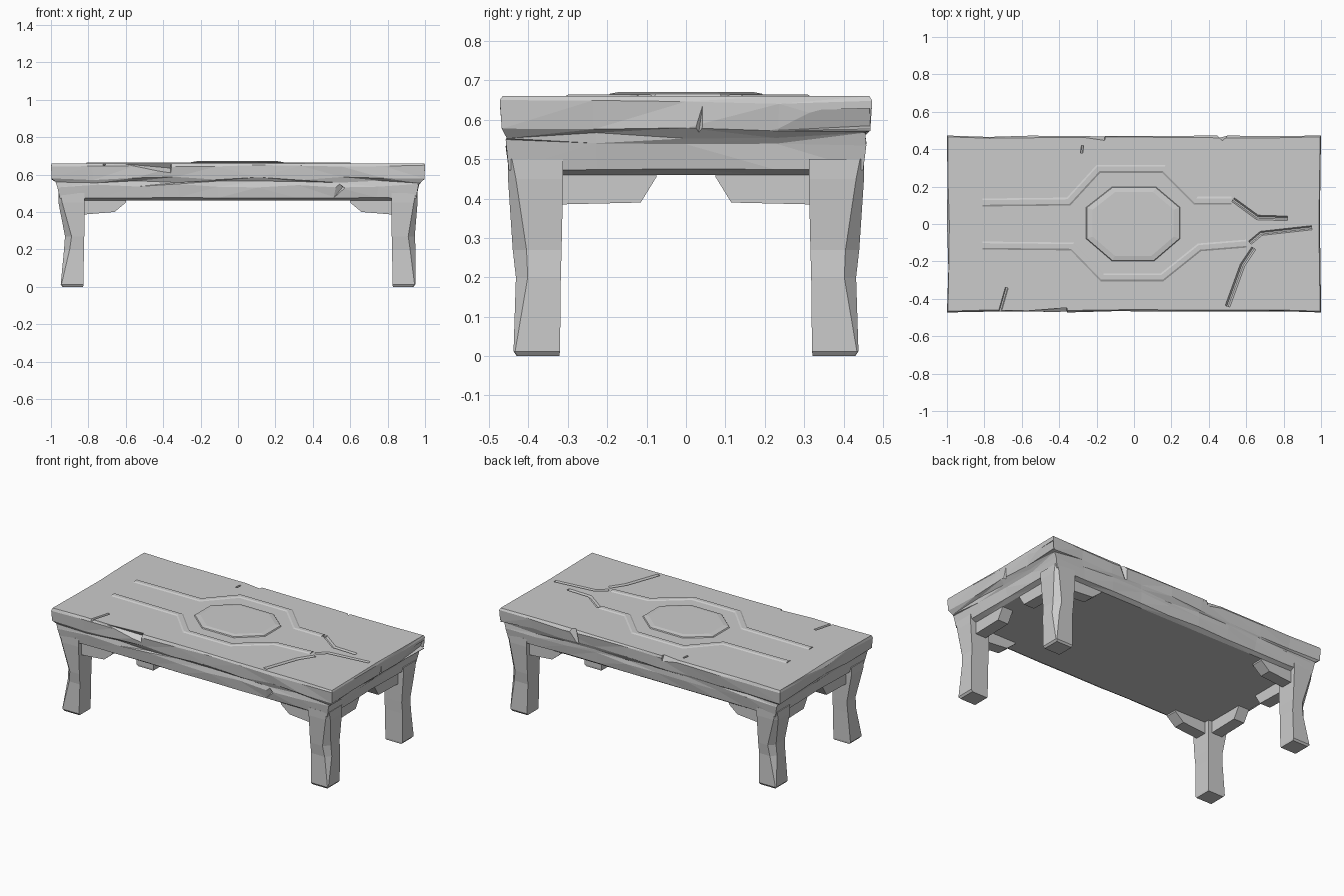
import bpy, bmesh, random
from math import radians
from mathutils import Vector, Euler

if "Cube" in bpy.data.objects:
    bpy.data.objects.remove(bpy.data.objects["Cube"])

random.seed(4)


def add_object(name, bm, triangulate=False):
    bmesh.ops.recalc_face_normals(bm, faces=bm.faces)
    if triangulate:
        sides = [f for f in bm.faces if len(f.verts) == 4]
        bmesh.ops.triangulate(bm, faces=sides)
    me = bpy.data.meshes.new(name)
    bm.to_mesh(me)
    bm.free()
    ob = bpy.data.objects.new(name, me)
    bpy.context.collection.objects.link(ob)
    return ob


def loft(name, rings, triangulate=False):
    """Skin a stack of equal-length point rings and cap both ends."""
    bm = bmesh.new()
    vs = [[bm.verts.new(p) for p in r] for r in rings]
    n = len(vs[0])
    for a, b in zip(vs, vs[1:]):
        for i in range(n):
            j = (i + 1) % n
            bm.faces.new((a[i], a[j], b[j], b[i]))
    bm.faces.new(vs[0][::-1])
    bm.faces.new(vs[-1])
    return add_object(name, bm, triangulate)


def strip(name, path, z0, z1, w0, w1):
    """Mitred bar along a flat path, w0 wide at z0 and w1 wide at z1."""
    pts = [Vector(p) for p in path]
    rings = []
    for i, p in enumerate(pts):
        d0 = (p - pts[i - 1]).normalized() if i else None
        d1 = (pts[i + 1] - p).normalized() if i < len(pts) - 1 else None
        d0, d1 = d0 or d1, d1 or d0
        t = (d0 + d1).normalized()
        nrm = Vector((-t.y, t.x)) / max(t.dot(d0), 0.5)
        rings.append([(*(p + nrm * s * w / 2), z)
                      for s, w, z in ((1, w0, z0), (1, w1, z1), (-1, w1, z1), (-1, w0, z0))])
    return loft(name, rings)


# Table top and apron: one rough-hewn body lofted upwards
NX, NY = 9, 4
outline = ([(-1 + 2 * i / NX, -1) for i in range(NX)] + [(1, -1 + 2 * i / NY) for i in range(NY)]
           + [(1 - 2 * i / NX, 1) for i in range(NX)] + [(-1, 1 - 2 * i / NY) for i in range(NY)])
levels = [(0.92, 0.42, 0.46, 0, 0), (0.952, 0.45, 0.475, 0.008, 0.003),
          (0.966, 0.458, 0.54, 0.010, 0.010), (0.975, 0.455, 0.56, 0.008, 0.008),
          (0.996, 0.468, 0.58, 0.010, 0.010), (1.0, 0.473, 0.645, 0.008, 0.006),
          (0.995, 0.466, 0.66, 0.008, 0)]
rings = []
for hx, hy, z, j, jz in levels:
    ring = []
    for u, v in outline:
        corner = abs(u) == 1 and abs(v) == 1
        inset = 0 if corner else random.uniform(0, j)
        x = u * (hx - inset) if abs(u) == 1 else u * hx
        y = v * (hy - inset) if abs(v) == 1 else v * hy
        ring.append((x, y, z + random.uniform(-jz, jz)))
    rings.append(ring)
body = loft("table_top", rings, triangulate=True)

# Cutters for cracks in the surface and chips out of the edges
cutters = [
    strip("crack_cutter", path, 0.647, 0.68, 0.008, w)
    for path, w in (
        ([(0.64, -0.13), (0.58, -0.22), (0.50, -0.44)], 0.055),
        ([(0.53, 0.13), (0.66, 0.035), (0.82, 0.03)], 0.05),
        ([(0.62, -0.10), (0.68, -0.05), (0.95, -0.02)], 0.045),
        ([(-0.68, -0.34), (-0.72, -0.48)], 0.03),
        ([(-0.28, 0.38), (-0.275, 0.42)], 0.02))]
chips = [((1.055, 0.03, 0.57), (0.10, 0.10, 0.3), (0, 12, 42)),
         ((0.52, -0.51, 0.51), (0.10, 0.10, 0.10), (20, 35, 40)),
         ((-1.03, -0.50, 0.66), (0.08, 0.12, 0.12), (25, 10, 40)),
         ((-0.50, -0.52, 0.66), (0.3, 0.10, 0.10), (35, 5, 8)),
         ((0.48, 0.53, 0.66), (0.12, 0.12, 0.16), (15, 10, 40)),
         ((-0.3, 0.52, 0.66), (0.3, 0.09, 0.1), (30, 4, -6)),
         ((1.03, 0.27, 0.585), (0.08, 0.40, 0.05), (3, 20, 4))]
for loc, size, rot in chips:
    bm = bmesh.new()
    bmesh.ops.create_cube(bm, size=1)
    bmesh.ops.scale(bm, vec=size, verts=bm.verts)
    bmesh.ops.rotate(bm, matrix=Euler([radians(a) for a in rot]).to_matrix(), verts=bm.verts)
    bmesh.ops.translate(bm, vec=loc, verts=bm.verts)
    cutters.append(add_object("chip_cutter", bm))
for c in cutters:
    c.hide_render = True
    m = body.modifiers.new("cut", 'BOOLEAN')
    m.operation = 'DIFFERENCE'
    m.solver = 'EXACT'
    m.object = c
deps = bpy.context.evaluated_depsgraph_get()
cut_mesh = bpy.data.meshes.new_from_object(body.evaluated_get(deps))
body.modifiers.clear()
body.data = cut_mesh
for c in cutters:
    bpy.data.objects.remove(c)

# Raised bands that run along the top and bend round the centre
strip("back_band", [(-0.81, 0.115), (-0.35, 0.12), (-0.19, 0.295), (0.16, 0.295),
                    (0.33, 0.125), (0.52, 0.125)], 0.655, 0.665, 0.06, 0.025)
strip("front_band", [(-0.81, -0.115), (-0.33, -0.12), (-0.17, -0.285), (0.15, -0.285),
                     (0.35, -0.125), (0.60, -0.105)], 0.655, 0.665, 0.06, 0.025)

# Low eight-sided boss in the centre
octagon = [(-0.26, -0.08), (-0.12, -0.20), (0.11, -0.20), (0.25, -0.08),
           (0.25, 0.09), (0.12, 0.20), (-0.12, 0.20), (-0.26, 0.09)]
loft("centre_boss", [[(x * s, y * s, z) for x, y in octagon]
                     for s, z in ((1.0, 0.655), (0.97, 0.666), (0.85, 0.671))])

# Legs with uneven outer faces, and stepped brackets on two sides of each
for sx, sy, label in ((-1, -1, "front_left"), (1, -1, "front_right"),
                      (-1, 1, "back_left"), (1, 1, "back_right")):
    bend = 0.925 if sx < 0 else 0.945
    leg = [(0.828, 0.322, 0.938, 0.430, 0.0), (0.826, 0.320, 0.948, 0.438, 0.012),
           (0.824, 0.318, bend + 0.005, 0.432, 0.20), (0.822, 0.316, bend, 0.440, 0.27),
           (0.82, 0.312, 0.960, 0.452, 0.45), (0.82, 0.312, 0.960, 0.452, 0.50)]
    loft(label + "_leg",
         [[(sx * a, sy * b, z), (sx * c, sy * b, z), (sx * c, sy * (d - k), z),
           (sx * (c - k), sy * d, z), (sx * a, sy * d, z)]
          for (a, b, c, d, z), k in zip(leg, (0.004, 0.004, 0.03, 0.035, 0.02, 0.01))],
         triangulate=True)
    prof = [(0.84, 0.47), (0.84, 0.385), (0.66, 0.40), (0.60, 0.45), (0.60, 0.47)]
    loft(label + "_long_bracket",
         [[(sx * x, sy * y, z) for x, z in prof] for y in (0.345, 0.42)])
    prof = [(0.33, 0.47), (0.33, 0.385), (0.115, 0.39), (0.075, 0.455), (0.075, 0.47)]
    loft(label + "_short_bracket",
         [[(sx * x, sy * y, z) for y, z in prof] for x in (0.845, 0.92)])
